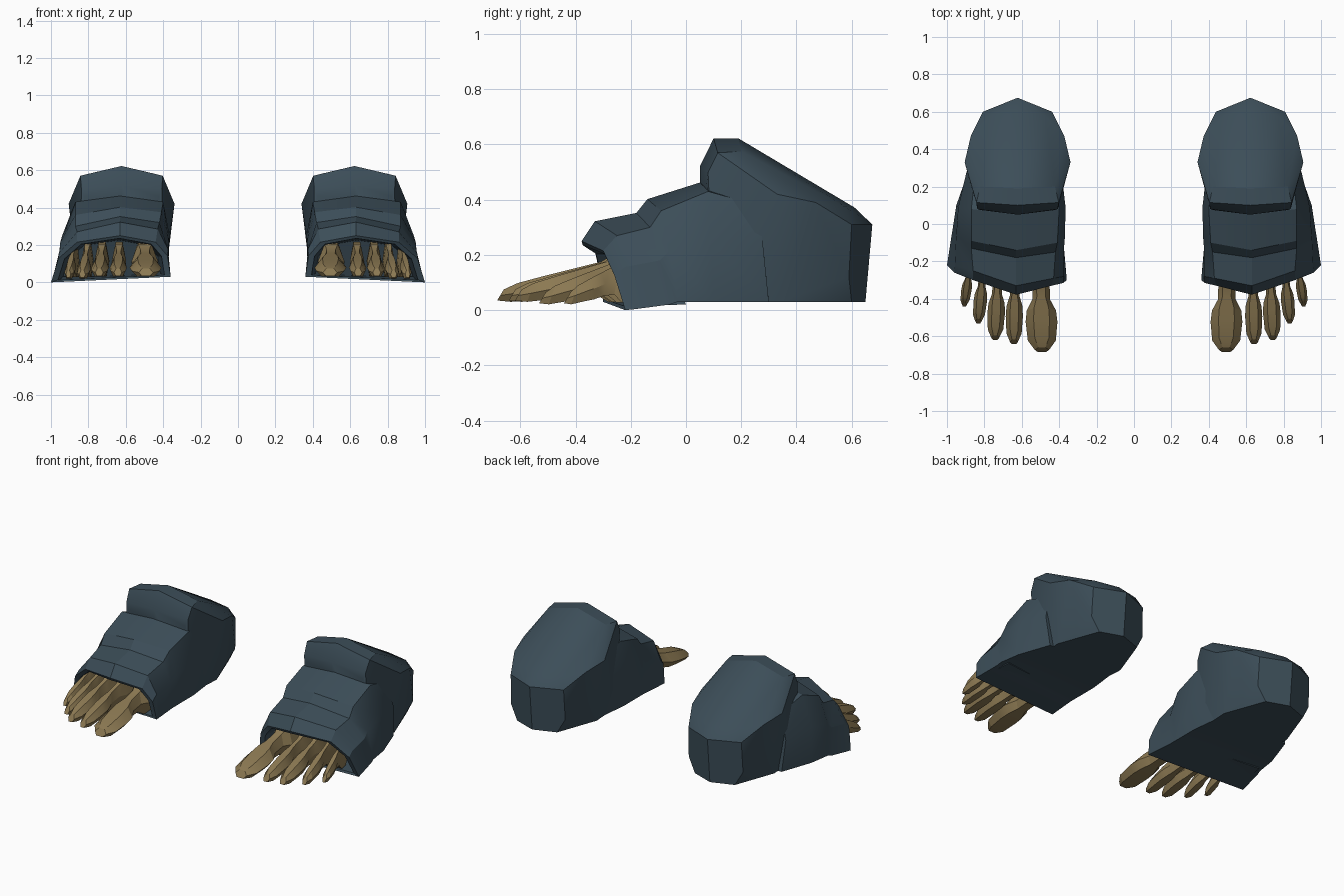
import bpy, bmesh, math
from mathutils import Vector

if "Cube" in bpy.data.objects:
    bpy.data.objects.remove(bpy.data.objects["Cube"])


def material(name, rgb):
    m = bpy.data.materials.new(name)
    m.diffuse_color = (*rgb, 1)
    m.use_nodes = True
    m.node_tree.nodes["Principled BSDF"].inputs["Base Color"].default_value = m.diffuse_color
    return m


SLATE = material("slate_blue", (0.045, 0.075, 0.098))
BONE = material("bone_tan", (0.26, 0.19, 0.085))


def finish(bm, name, mat, angle):
    bmesh.ops.recalc_face_normals(bm, faces=bm.faces)
    me = bpy.data.meshes.new(name)
    bm.to_mesh(me)
    bm.free()
    ob = bpy.data.objects.new(name, me)
    bpy.context.collection.objects.link(ob)
    me.materials.append(mat)
    bpy.ops.object.select_all(action='DESELECT')
    ob.select_set(True)
    bpy.context.view_layer.objects.active = ob
    bpy.ops.object.shade_smooth_by_angle(angle=math.radians(angle))


def loft(rings, name, mat, angle):
    bm = bmesh.new()
    rows = [[bm.verts.new(p) for p in r] for r in rings]
    n = len(rows[0])
    for a, b in zip(rows, rows[1:]):
        for i in range(n):
            j = (i + 1) % n
            bm.faces.new((a[i], a[j], b[j], b[i]))
    bm.faces.new(rows[0])
    bm.faces.new(rows[-1])
    finish(bm, name, mat, angle)


def hull(points, name, mat, angle):
    bm = bmesh.new()
    for p in points:
        bm.verts.new(p)
    res = bmesh.ops.convex_hull(bm, input=bm.verts)
    loose = [v for v in bm.verts if not v.link_faces]
    bmesh.ops.delete(bm, geom=loose, context='VERTS')
    bmesh.ops.dissolve_limit(bm, angle_limit=math.radians(4), verts=bm.verts, edges=bm.edges)
    finish(bm, name, mat, angle)


# Forefoot sections: inner bottom, inner shoulder, crown, outer shoulder, outer bottom
SECTIONS = [
    [(.36, -.30, .03), (.44, -.33, .215), (.63, -.378, .25), (.86, -.30, .215), (1.0, -.22, 0)],
    [(.362, -.27, .03), (.43, -.29, .285), (.63, -.33, .322), (.86, -.25, .27), (.995, -.19, .003)],
    [(.375, -.12, .03), (.42, -.15, .32), (.63, -.18, .352), (.87, -.13, .30), (.975, -.06, .02)],
    [(.375, -.08, .03), (.41, -.10, .375), (.63, -.14, .402), (.87, -.09, .36), (.97, -.03, .03)],
    [(.375, .09, .03), (.40, .08, .43), (.63, .05, .462), (.87, .08, .43), (.95, .10, .03)],
    [(.40, .30, .03), (.42, .26, .40), (.63, .22, .44), (.85, .26, .38), (.88, .30, .03)],
]


def section(pts):
    """Adds a bulged side point between each bottom corner and shoulder."""
    bi, si, top, so, bo = [Vector(p) for p in pts]
    mi = (bi + si) / 2 + Vector((-.022, 0, .02))
    mo = (bo + so) / 2 + Vector((.03, 0, .02))
    return [bi, mi, si, top, so, mo, bo]


def inset(ring, s, dy):
    c = Vector((.66, 0, .115))
    return [Vector((c.x + (p.x - c.x) * s, p.y + dy, c.z + (p.z - c.z) * s)) for p in ring]


# Ankle cuff half-outline: distance from its centre line, y, z
ANKLE_X = .6225
CUFF = [(0, .10, .622), (0, .19, .622), (.22, .115, .57), (.20, .20, .575),
        (0, .05, .52), (0, .05, .45), (.20, .075, .46), (.215, .08, .50),
        (.283, .33, .42), (.275, .32, .36), (.25, .47, .39), (0, .61, .372), (.15, .575, .375),
        (0, .675, .31), (.185, .60, .31), (0, .66, .12), (.19, .59, .12),
        (0, .65, .03), (.14, .60, .03), (.235, .34, .03), (.22, .10, .03)]

# Toes: x at base, x at tip, y of tip, half width
TOES = [(.50, .492, -.672, .085), (.635, .642, -.63, .046), (.725, .742, -.607, .047),
        (.80, .832, -.52, .036), (.87, .907, -.43, .028)]
# Toe profile: fraction from tip, width factor, bottom z, top z
PROFILE = [(0, .45, .035, .075), (.10, .88, .03, .098), (.30, 1.0, .04, .125),
           (.42, .92, .045, .14), (.54, .55, .055, .155), (.70, .55, .06, .175),
           (.80, .85, .03, .205), (1, .80, .03, .215)]


def toe(spec, s, name):
    xb, xt, tip, w = spec
    rings = []
    for f, wf, lo, hi in PROFILE:
        y = tip + f * (-.17 - tip)
        x = xt + (xb - xt) * f
        drop = (w < .04) * .02 * (1 - f)
        zc, h = (lo + hi) / 2 - drop / 2, (hi - lo) / 2
        k = w * wf
        rings.append([(s * (x + k * a), y + .012 * b, zc + h * b) for a, b in
                      ((-.6, -1), (-1, -.1), (-.5, 1), (.5, 1), (1, -.1), (.6, -1))])
    loft(rings, name, BONE, 20)


for side, s in (("left", 1), ("right", -1)):
    # Forefoot armour with a hollow front opening
    body = [section(p) for p in SECTIONS]
    rings = [inset(body[0], .82, .22), inset(body[0], .89, .004)] + body
    loft([[(s * p.x, p.y, p.z) for p in r] for r in rings], side + "_forefoot_armour", SLATE, 24)
    # Ankle cuff with sloped flat top
    hull([(s * (ANKLE_X + m * d), y, z) for d, y, z in CUFF for m in ((1, -1) if d else (1,))],
         side + "_ankle_cuff", SLATE, 28)
    # Bony toes
    for i, t in enumerate(TOES):
        toe(t, s, f"{side}_toe_{i + 1}")
